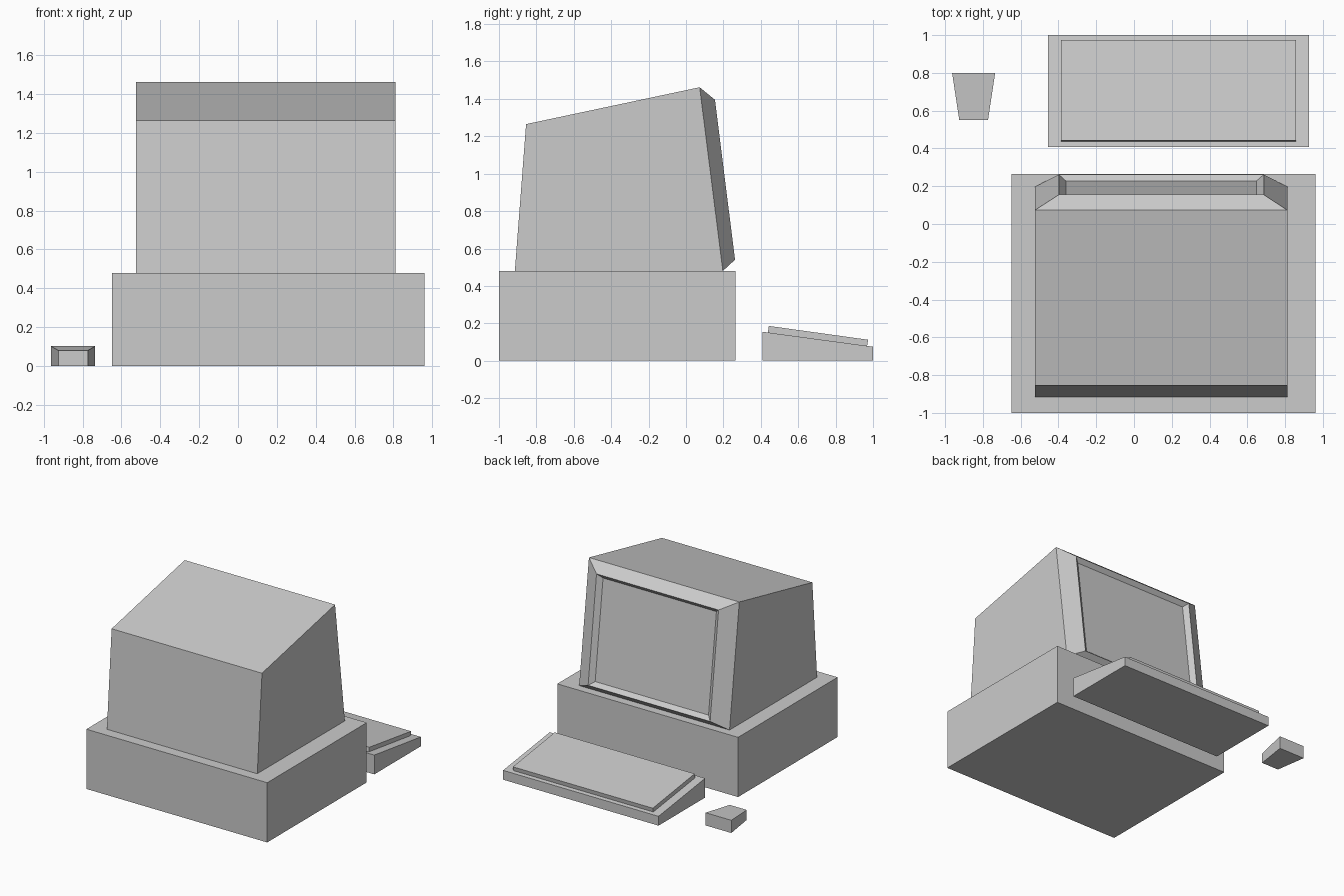
import bpy, bmesh

if "Cube" in bpy.data.objects:
    bpy.data.objects.remove(bpy.data.objects["Cube"])


def frame(x0, x1, bottom, top):
    """Four-sided ring spanning x0..x1, with (y, z) given for bottom and top edges."""
    return [(x0, *bottom), (x1, *bottom), (x1, *top), (x0, *top)]


def loft(name, rings):
    """Join successive rings with flat faces and cap both ends."""
    bm = bmesh.new()
    loops = [[bm.verts.new(p) for p in ring] for ring in rings]
    bm.faces.new(loops[0])
    bm.faces.new(loops[-1])
    for a, b in zip(loops, loops[1:]):
        for i in range(len(a)):
            j = (i + 1) % len(a)
            bm.faces.new((a[i], a[j], b[j], b[i]))
    bmesh.ops.recalc_face_normals(bm, faces=bm.faces)
    mesh = bpy.data.meshes.new(name)
    bm.to_mesh(mesh)
    bm.free()
    obj = bpy.data.objects.new(name, mesh)
    bpy.context.collection.objects.link(obj)
    return obj


# Desktop case under the monitor
loft("computer_case", [
    frame(-0.648, 0.96, (-1.0, 0), (-1.0, 0.48)),
    frame(-0.648, 0.96, (0.264, 0), (0.264, 0.48)),
])

# Monitor: back, front edge, raised bezel lip, recessed screen
loft("monitor", [
    frame(-0.525, 0.812, (-0.915, 0.48), (-0.855, 1.265)),
    frame(-0.525, 0.812, (0.197, 0.48), (0.073, 1.462)),
    frame(-0.398, 0.687, (0.262, 0.54), (0.155, 1.395)),
    frame(-0.36, 0.648, (0.228, 0.568), (0.128, 1.362)),
])

# Keyboard wedge and the raised key slab on it
loft("keyboard_base", [
    frame(-0.456, 0.926, (0.408, 0), (0.408, 0.155)),
    frame(-0.456, 0.926, (1.0, 0), (1.0, 0.075)),
])
loft("keyboard_keys", [
    frame(-0.387, 0.857, (0.437, 0.145), (0.443, 0.186)),
    frame(-0.387, 0.857, (0.967, 0.073), (0.974, 0.112)),
])

# Tapered mouse
loft("mouse", [
    frame(-0.925, -0.773, (0.55, 0), (0.55, 0.08)),
    frame(-0.963, -0.735, (0.80, 0), (0.80, 0.102)),
])
